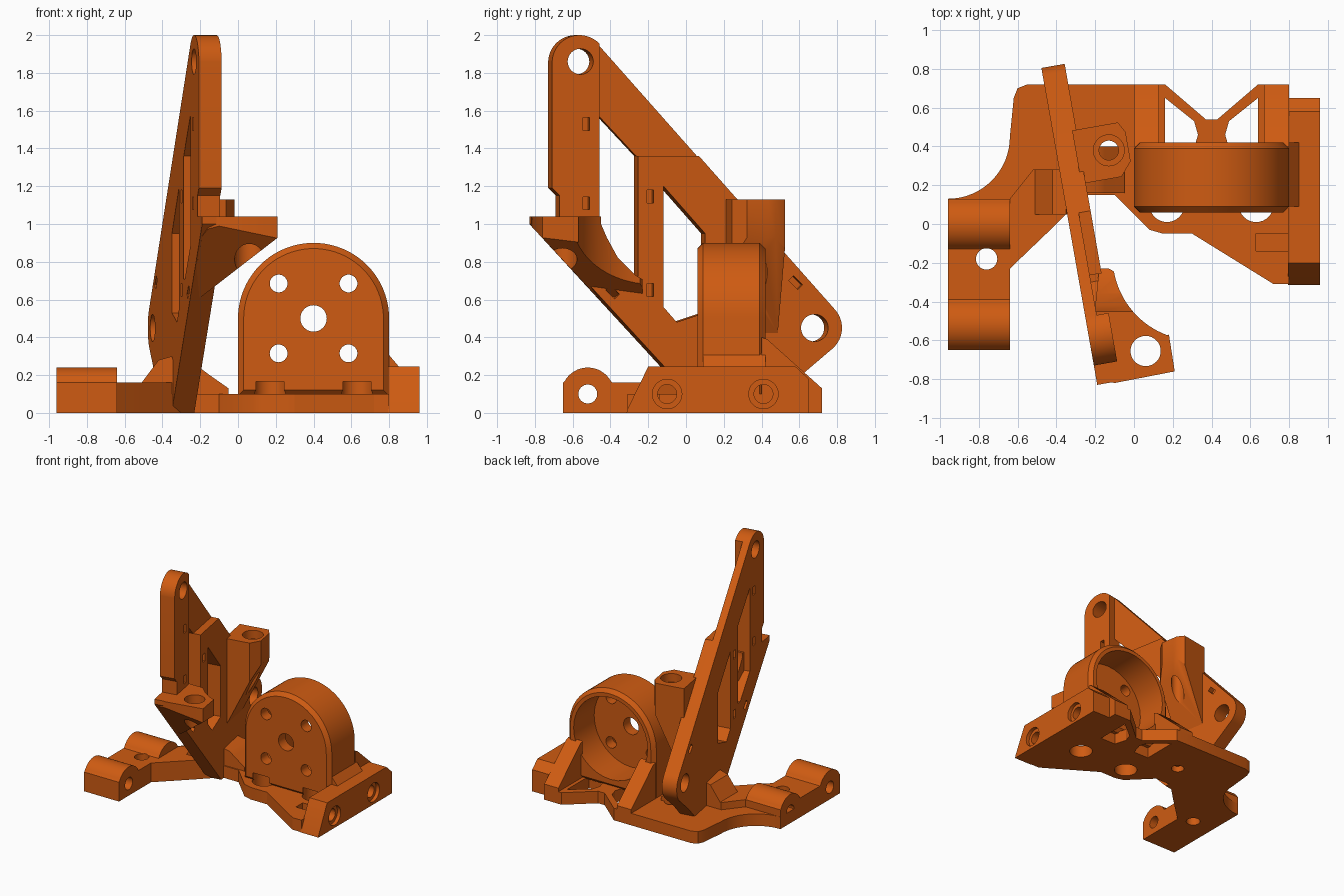
import bpy, bmesh, math
from mathutils import Matrix

if "Cube" in bpy.data.objects:
    bpy.data.objects.remove(bpy.data.objects["Cube"])

orange = bpy.data.materials.new("orange plastic")
orange.diffuse_color = (0.62, 0.105, 0.006, 1)
orange.use_nodes = True
orange.node_tree.nodes["Principled BSDF"].inputs["Base Color"].default_value = orange.diffuse_color

# frame of the slanted arm: local x is thickness, local y runs along the plate
ARM = (Matrix.Translation((-0.334, -0.01, 0)) @ Matrix.Rotation(math.radians(10), 4, 'Z')
       @ Matrix.Diagonal((1, 1.015, 1, 1)))


def arc(cx, cy, r, a0, a1, n=16):
    return [(cx + r * math.cos(math.radians(a0 + (a1 - a0) * i / n)),
             cy + r * math.sin(math.radians(a0 + (a1 - a0) * i / n))) for i in range(n + 1)]


def prism(name, pts, axis, a, b, frame=None, bevel=0):
    """Extrude a 2D outline along an axis from a to b."""
    place = {'X': lambda p, d: (d, p[0], p[1]),
             'Y': lambda p, d: (p[0], d, p[1]),
             'Z': lambda p, d: (p[0], p[1], d)}[axis]
    bm = bmesh.new()
    lo = [bm.verts.new(place(p, a)) for p in pts]
    hi = [bm.verts.new(place(p, b)) for p in pts]
    caps = [bm.faces.new(lo), bm.faces.new(hi)]
    n = len(pts)
    for i in range(n):
        j = (i + 1) % n
        bm.faces.new((lo[i], lo[j], hi[j], hi[i]))
    bmesh.ops.recalc_face_normals(bm, faces=bm.faces)
    if bevel:
        edges = list({e for f in caps for e in f.edges})
        bmesh.ops.bevel(bm, geom=edges, offset=bevel, segments=1, affect='EDGES')
    if frame:
        bm.transform(frame)
    me = bpy.data.meshes.new(name)
    bm.to_mesh(me)
    bm.free()
    me.materials.append(orange)
    ob = bpy.data.objects.new(name, me)
    bpy.context.collection.objects.link(ob)
    return ob


def rod(axis, u, v, r, a, b, frame=None):
    return prism("cutter", arc(u, v, r, 0, 360, 32)[:-1], axis, a, b, frame)


def rect(u, v, w, h, angle=0):
    c, s = math.cos(math.radians(angle)), math.sin(math.radians(angle))
    return [(u + x * c - y * s, v + x * s + y * c)
            for x, y in ((-w, -h), (w, -h), (w, h), (-w, h))]


def boolean(ob, tools, op='DIFFERENCE'):
    bpy.context.view_layer.objects.active = ob
    for t in tools:
        m = ob.modifiers.new("cut", 'BOOLEAN')
        m.operation, m.solver, m.object = op, 'EXACT', t
        bpy.ops.object.modifier_apply(modifier=m.name)
        bpy.data.objects.remove(t)


# base plate with curved left edge and V notch at the back
outline = arc(-0.96, 0.45, 0.32, -90, 0) + [
    (-0.62, 0.65), (-0.60, 0.70), (-0.55, 0.72), (0.16, 0.72), (0.37, 0.54), (0.43, 0.54),
    (0.64, 0.72), (0.80, 0.72), (0.80, -0.31), (0.72, -0.31), (0.30, -0.05), (0.15, -0.05),
    (0.08, -0.03), (-0.10, 0.15), (-0.25, 0.15), (-0.40, 0.0), (-0.64, -0.23), (-0.96, -0.23)]
base = prism("base_plate", outline, 'Z', 0, 0.1)
cuts = [rod('Z', -0.76, -0.18, 0.055, -1, 1), rod('Z', -0.13, 0.38, 0.05, -1, 1)]
for s in (-1, 1):
    tri = [(0.4 + s * x, y) for x, y in
           ((0.24, 0.65), (0.24, 0.36), (0.10, 0.36), (0.07, 0.46), (0.09, 0.53))]
    cuts += [prism("cutter", tri, 'Z', -1, 1), rod('Z', 0.4 + s * 0.23, 0.1, 0.09, -1, 1)]
boolean(base, cuts)

# left arm: thicker slab with screw hole, and two hinge knuckles
left = prism("left_arm", [(-0.96, 0.0), (-0.64, 0.13), (-0.52, 0.28), (-0.33, 0.28), (-0.30, 0.1),
                          (-0.40, 0.0), (-0.64, -0.23), (-0.64, -0.45), (-0.96, -0.45)], 'Z', 0, 0.16)
boolean(left, [rod('Z', -0.76, -0.18, 0.055, -1, 1), rod('X', -0.52, 0.1, 0.05, -2, 0),
               rod('X', 0.0, 0.1, 0.05, -2, -0.62)])
for i, y in enumerate((-0.52, 0.0)):
    k = prism("hinge_knuckle_%d" % i, [(y + 0.13, 0), (y + 0.13, 0.16)]
              + arc(y, 0.1, 0.14, 28, 152) + [(y - 0.13, 0.16), (y - 0.13, 0)], 'X', -0.96, -0.64)
    boolean(k, [rod('X', y, 0.1, 0.05, -2, 0), rod('Z', -0.76, -0.18, 0.055, -1, 1)])

# right mounting rail with two counterbored holes
rail = prism("right_rail", [(-0.315, 0), (-0.31, 0.02), (-0.20, 0.245), (0.58, 0.245), (0.65, 0.18),
                            (0.65, 0)], 'X', 0.795, 0.96)
cuts = []
for y in (-0.10, 0.41):
    cuts += [rod('X', y, 0.1, 0.05, 0.5, 1.2), rod('X', y, 0.1, 0.078, 0.93, 1.2)]
boolean(rail, cuts)
boolean(base, [prism("cutter", rect(0.72, -0.095, 0.09, 0.045), 'Z', 0.04, 0.3)])
prism("rail_fillet", [(0.78, 0.2), (0.78, 0.33), (0.86, 0.235), (0.86, 0.2)], 'Y', 0.09, 0.42)

# motor housing: arched cup, open at the back, with a drilled front wall
arch = [(0.0, 0.09), (0.8, 0.09)] + arc(0.4, 0.5, 0.4, 0, 180, 40)
housing = prism("motor_housing", arch, 'Y', 0.06, 0.42, bevel=0.03)
cuts = [rod('Y', 0.4, 0.5, 0.34, 0.15, 1), rod('Y', 0.4, 0.5, 0.07, -1, 1)]
for sx in (-1, 1):
    cuts.append(rod('Z', 0.4 + sx * 0.23, 0.1, 0.085, -1, 0.165))
    for sz in (-1, 1):
        cuts.append(rod('Y', 0.4 + sx * 0.185, 0.5 + sz * 0.185, 0.047, -1, 1))
boolean(housing, cuts)

# sloped walls behind the housing
for x in (0.0, 0.67):
    prism("rear_wedge", [(0.40, 0.0), (0.40, 0.40), (0.43, 0.39), (0.72, 0.13), (0.72, 0)],
          'X', x, x + 0.13)

# foot gussets on both sides of the arm
prism("left_foot", [(-0.51, 0.1), (-0.51, 0.16), (-0.42, 0.28), (-0.35, 0.30), (-0.30, 0.1)],
      'Y', 0.05, 0.28)
prism("right_foot", [(-0.32, 0.05), (-0.32, 0.25), (-0.19, 0.23), (-0.15, 0.20), (-0.05, 0.13),
                     (-0.05, 0.05)], 'Y', 0.16, 0.40)

# slanted arm plate
plate = ([(-0.72, 1.86), (-0.72, 1.19), (-0.68, 1.15), (-0.68, 1.04), (-0.82, 1.04), (-0.82, 1.0),
          (-0.13, 0.25), (0.10, 0.0), (0.40, 0.0), (0.60, 0.20)]
         + arc(0.67, 0.45, 0.145, -48, 42) + arc(-0.575, 1.855, 0.145, 42, 175))
arm = prism("arm_plate", plate, 'X', 0, 0.122, ARM)
window_a = [(-0.47, 1.58), (-0.265, 1.36), (-0.265, 0.71), (-0.30, 0.71), (-0.47, 0.89)]
window_b = [(-0.13, 1.20), (0.09, 0.95), (0.09, 0.53), (-0.06, 0.48), (-0.13, 0.56)]
cuts = [prism("cutter", w, 'X', -1, 1, ARM) for w in (window_a, window_b)]
cuts += [rod('X', -0.57, 1.86, 0.068, -1, 1, ARM), rod('X', 0.67, 0.45, 0.072, -1, 1, ARM),
         prism("cutter", [(-0.47, 1.36), (0.2, 1.36), (0.2, 2.2), (-0.47, 2.2)], 'X', 0.06, 1, ARM)]
for y, z, a in ((-0.54, 1.53, 0), (-0.54, 1.11, 0), (-0.2, 1.145, 0), (-0.2, 0.65, 0),
                (-0.4, 0.64, 45), (0.57, 0.69, 45)):
    for t in (-0.05, 0.075):
        cuts.append(prism("cutter", rect(y, z, 0.018, 0.034, a), 'X', t, t + 0.1, ARM))
boolean(arm, cuts)

# front bracket: scooped gusset under a drilled ledge
bracket = prism("front_bracket", [(-0.22, -0.62), (-0.19, -0.77), (-0.16, -0.805), (-0.10, -0.82),
                                  (0.21, -0.76), (0.18, -0.57)] + arc(0.32, -0.17, 0.43, -110, -170)
                + [(-0.13, -0.23), (-0.18, -0.23)], 'Z', 0.3, 1.04)
side = [(-0.83, 1.04), (-0.83, 1.0), (-0.2, 0.32), (-0.2, 0.69), (-0.27, 0.73), (-0.36, 0.82),
        (-0.42, 0.93), (-0.45, 1.0), (-0.45, 1.05), (-0.83, 1.05)]
front = [(-0.4, 0.6), (-0.2, 0.61), (-0.11, 0.68), (0.22, 0.935), (0.22, 1.1), (-0.4, 1.1)]
boolean(bracket, [prism("cutter", side, 'X', -1, 1), prism("cutter", front, 'Y', -1, 1)], 'INTERSECT')
boolean(bracket, [rod('Z', 0.06, -0.655, 0.078, 0, 2)])

# screw tower on the arm, tapering down into the plate
tower = prism("screw_tower", [(0.10, 1.13), (0.37, 1.13), (0.37, 0.93), (0.12, 0.42), (0.10, 0.42)],
              'Y', 0.20, 0.48, ARM)
plan = [(0.08, 0.20), (0.31, 0.20), (0.37, 0.27), (0.37, 0.42), (0.34, 0.475), (0.08, 0.475)]
boolean(tower, [prism("cutter", plan, 'Z', 0, 2, ARM)], 'INTERSECT')
boolean(tower, [rod('Z', -0.13, 0.38, 0.05, 0, 2), rod('Z', -0.13, 0.38, 0.08, 1.06, 2)])

# smooth the round surfaces and keep edges crisp
for ob in bpy.context.scene.objects:
    ob.select_set(True)
bpy.context.view_layer.objects.active = base
bpy.ops.object.shade_smooth_by_angle(angle=math.radians(30))
